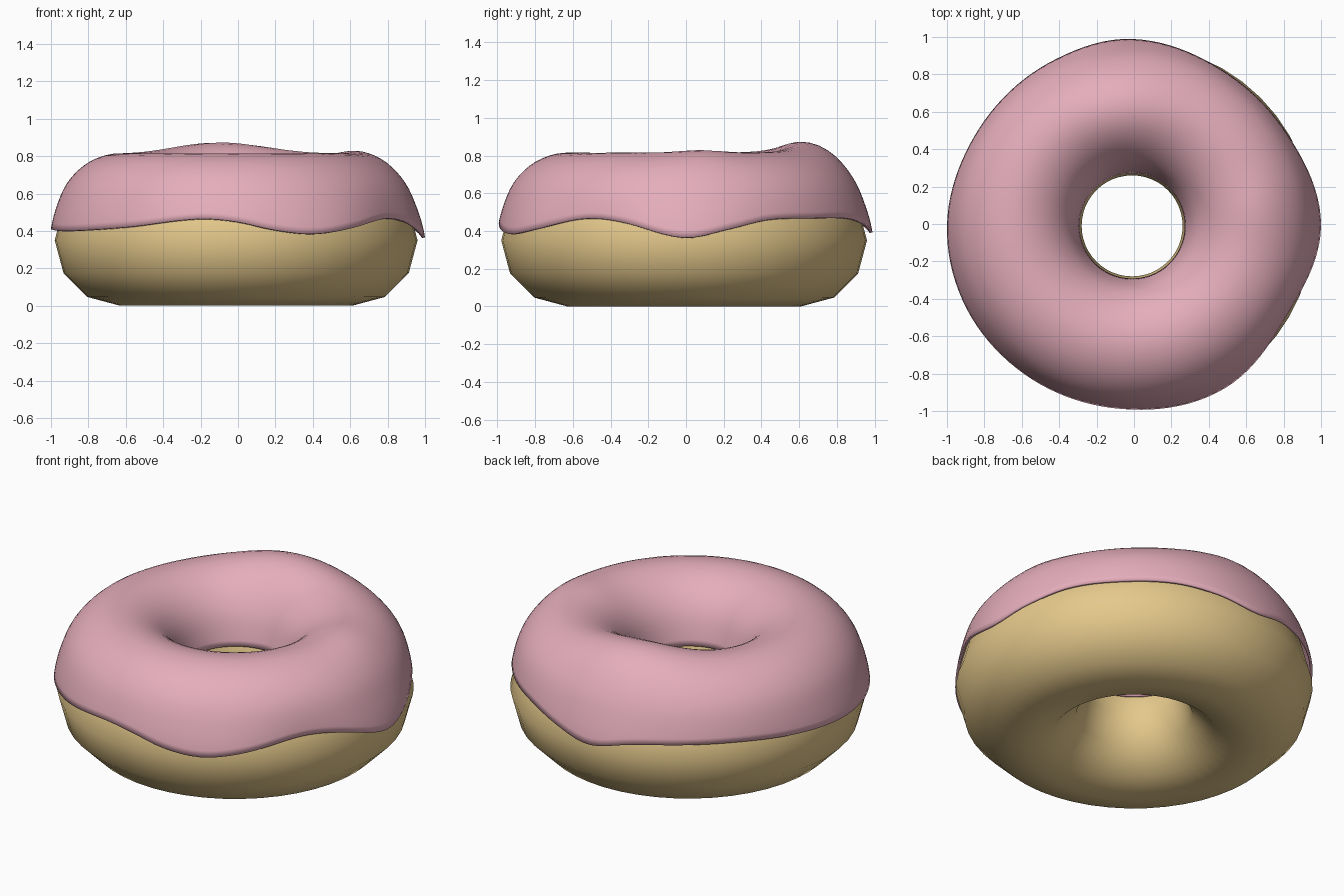
import bpy
from math import radians, degrees, cos, sin, atan2, hypot, exp

if "Cube" in bpy.data.objects:
    bpy.data.objects.remove(bpy.data.objects["Cube"])

CX, CY = -0.01, -0.01          # shared centre
MAJOR, MINOR = 0.62, 0.35      # dough ring


def material(name, color):
    m = bpy.data.materials.new(name)
    m.diffuse_color = (*color, 1)
    m.use_nodes = True
    m.node_tree.nodes["Principled BSDF"].inputs["Base Color"].default_value = m.diffuse_color
    return m


def spline(keys, x, period=None):
    """Smooth Hermite interpolation through (x, value) keys."""
    if period:
        keys = ([(a - period, v) for a, v in keys] + keys
                + [(a + period, v) for a, v in keys])
    n = len(keys)
    i = max(0, min(n - 2, sum(1 for k in keys if k[0] <= x) - 1))

    def slope(k):
        a, b = keys[max(0, k - 1)], keys[min(n - 1, k + 1)]
        return (b[1] - a[1]) / (b[0] - a[0])
    (x0, y0), (x1, y1) = keys[i], keys[i + 1]
    h = x1 - x0
    t = (x - x0) / h
    return (y0 * (2*t**3 - 3*t**2 + 1) + y1 * (3*t**2 - 2*t**3)
            + h * slope(i) * (t**3 - 2*t**2 + t) + h * slope(i + 1) * (t**3 - t**2))


# Dough ring with a coarse 12-sided section
bpy.ops.mesh.primitive_torus_add(location=(CX, CY, MINOR), major_radius=MAJOR,
                                 minor_radius=MINOR, major_segments=48, minor_segments=12)
dough = bpy.context.object
dough.name = "dough"
bpy.ops.object.shade_smooth()
dough.data.materials.append(material("dough_tan", (0.78, 0.58, 0.26)))

# Icing: wavy outer rim (heights and radii by angle) and section radius by section angle
rim_z = [(-155, .40), (-127, .42), (-102, .465), (-90, .45), (-78, .405), (-66, .384),
         (-53, .41), (-37, .46), (-28, .465), (-18, .44), (0, .365), (14, .41), (28, .46),
         (45, .468), (64, .467), (78, .435), (92, .392), (106, .435), (120, .45),
         (140, .45), (160, .43), (182, .41)]
rim_r = [(-155, .99), (-125, .98), (-95, .98), (-60, 1.0), (-30, .957), (0, 1.01),
         (30, .965), (60, .963), (92, 1.0), (115, .98), (150, .97), (180, .99)]
section = [(0, .37), (15, .373), (30, .386), (50, .422), (70, .452), (90, .465),
           (110, .45), (130, .415), (150, .372), (165, .353)]
# Bumps: (angle, section angle, height, spread, section spread)
bumps = [(98, 88, .058, 22, 20), (8, 82, .015, 10, 16)]

SEG, ROWS, INNER = 120, 28, 162
verts, faces = [], []
for i in range(ROWS + 1):
    t = i / ROWS
    for j in range(SEG):
        a = j * 360 / SEG - 150
        dx = spline(rim_r, a, 360) - MAJOR
        dz = spline(rim_z, a, 360) - MINOR
        start = degrees(atan2(dz, dx))
        p = start + (INNER - start) * t
        r = spline(section, p)
        r += (hypot(dx, dz) - spline(section, start)) * max(0, 1 - 3 * t) ** 2
        for ba, bp, h, sa, sp in bumps:
            d = (a - ba + 180) % 360 - 180
            r += h * exp(-(d / sa) ** 2 / 2 - ((p - bp) / sp) ** 2 / 2)
        R = MAJOR + r * cos(radians(p))
        verts.append((CX + R * cos(radians(a)), CY + R * sin(radians(a)),
                      MINOR + r * sin(radians(p))))
for i in range(ROWS):
    for j in range(SEG):
        k = (j + 1) % SEG
        faces.append((i*SEG + j, i*SEG + k, (i+1)*SEG + k, (i+1)*SEG + j))

mesh = bpy.data.meshes.new("icing")
mesh.from_pydata(verts, [], faces)
icing = bpy.data.objects.new("icing", mesh)
bpy.context.collection.objects.link(icing)
mesh.polygons.foreach_set("use_smooth", [True] * len(mesh.polygons))
mesh.materials.append(material("icing_pink", (0.78, 0.42, 0.50)))
shell = icing.modifiers.new("thickness", 'SOLIDIFY')
shell.thickness = 0.015
shell.offset = -1
